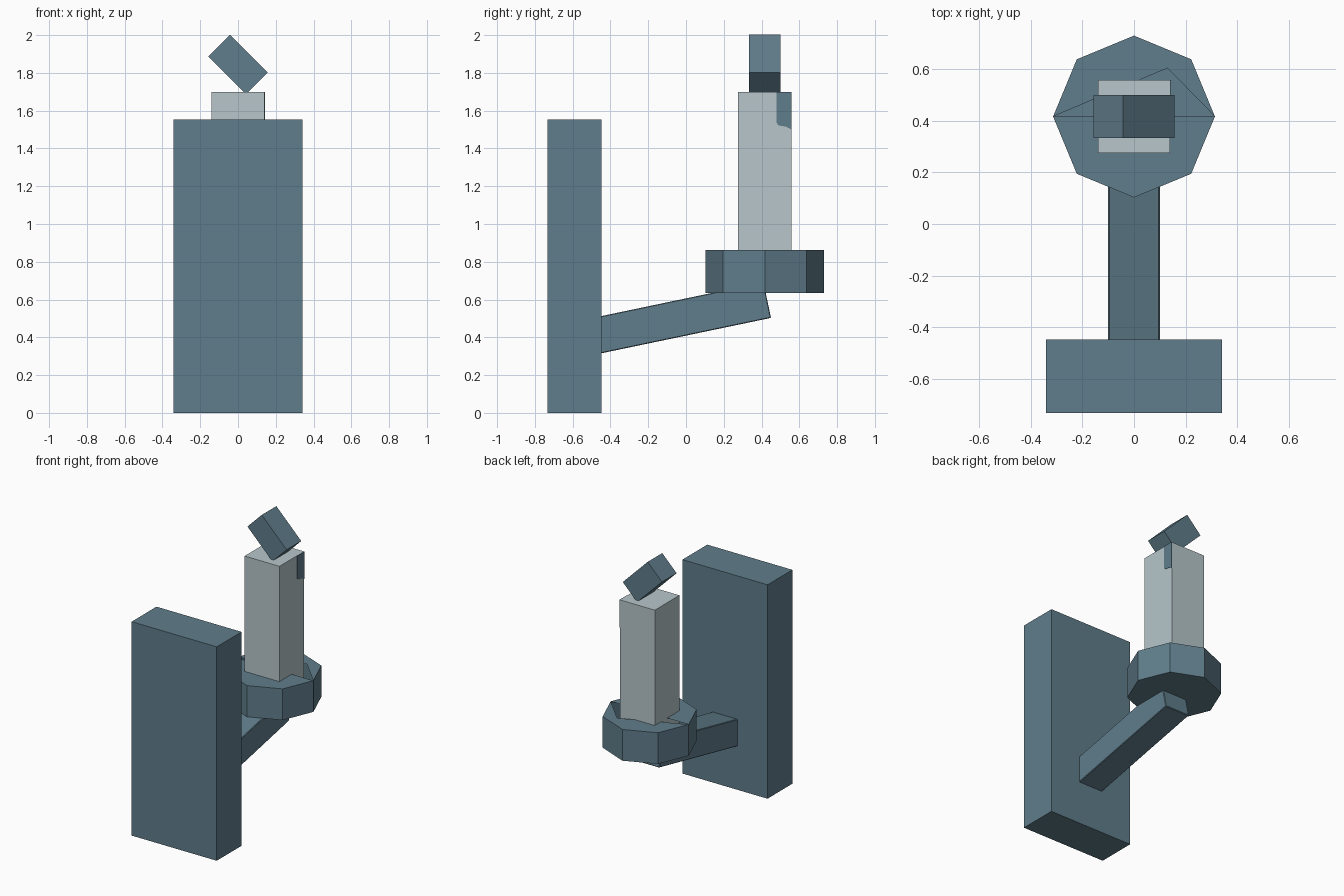
import bpy
import bmesh
from math import radians, cos, sin, pi
from mathutils import Vector

cube = bpy.data.objects.get("Cube")
if cube:
    bpy.data.objects.remove(cube, do_unlink=True)


def material(name, color):
    m = bpy.data.materials.new(name)
    m.use_nodes = True
    m.diffuse_color = color
    m.node_tree.nodes["Principled BSDF"].inputs["Base Color"].default_value = color
    return m


STEEL = material("blue grey", (0.117, 0.205, 0.258, 1))
PALE = material("pale grey", (0.473, 0.565, 0.591, 1))


def finish(name, bm, mat):
    mesh = bpy.data.meshes.new(name)
    bm.to_mesh(mesh)
    bm.free()
    mesh.materials.append(mat)
    obj = bpy.data.objects.new(name, mesh)
    bpy.context.collection.objects.link(obj)
    return obj


def box(name, center, size, mat, tilt=0.0):
    """Box of a given size, turned about the y axis."""
    bm = bmesh.new()
    bmesh.ops.create_cube(bm, size=1)
    bmesh.ops.scale(bm, vec=size, verts=bm.verts)
    obj = finish(name, bm, mat)
    obj.location = center
    obj.rotation_euler.y = tilt
    return obj


def side_prism(name, profile, x0, x1, mat):
    """Extrude a (y, z) profile from x0 to x1."""
    bm = bmesh.new()
    face = bm.faces.new([bm.verts.new((x0, y, z)) for y, z in profile])
    ext = bmesh.ops.extrude_face_region(bm, geom=[face])
    moved = [v for v in ext["geom"] if isinstance(v, bmesh.types.BMVert)]
    bmesh.ops.translate(bm, vec=(x1 - x0, 0, 0), verts=moved)
    bmesh.ops.recalc_face_normals(bm, faces=bm.faces)
    return finish(name, bm, mat)


# Upright slab, shaft and tilted block on top
AXIS = 0.417
box("back_plate", (0, -0.59, 0.777), (0.684, 0.285, 1.554), STEEL)
box("shaft", (0, AXIS, 1.17), (0.28, 0.283, 1.06), PALE)
box("tip_block", (0, AXIS, 1.845), (0.283, 0.167, 0.163), STEEL, radians(45))

# Sloping support arm with finely chamfered edges
arm = side_prism("support_arm", [(-0.47, 0.311), (0.45, 0.503), (0.41, 0.692),
                                 (-0.47, 0.508)], -0.1, 0.1, STEEL)
chamfer = arm.modifiers.new("chamfer", "BEVEL")
chamfer.width = 0.004
chamfer.segments = 1

# Dark patch at the upper back corner of the shaft
side_prism("shaft_patch", [(0.48, 1.7), (0.48, 1.535), (0.49, 1.522), (0.53, 1.515),
                           (0.558, 1.5), (0.558, 1.7)], 0.139, 0.143, STEEL)

# Hollow octagonal cup; its lid has a triangular opening behind the middle
bm = bmesh.new()
ring = [Vector((cos(i * pi / 4), sin(i * pi / 4), 0)) * 0.314 for i in range(8)]
low, high = [[bm.verts.new(p + Vector((0, AXIS, z))) for p in ring]
             for z in (0.635, 0.862)]
for i in range(8):
    j = (i + 1) % 8
    bm.faces.new((low[i], low[j], high[j], high[i]))
bm.faces.new(low[::-1])
bm.faces.new(high[4:] + high[:1])
notch = bm.verts.new((0.13, 0.605, 0.862))
bm.faces.new(high[:5] + [notch])
finish("octagonal_cup", bm, STEEL)
